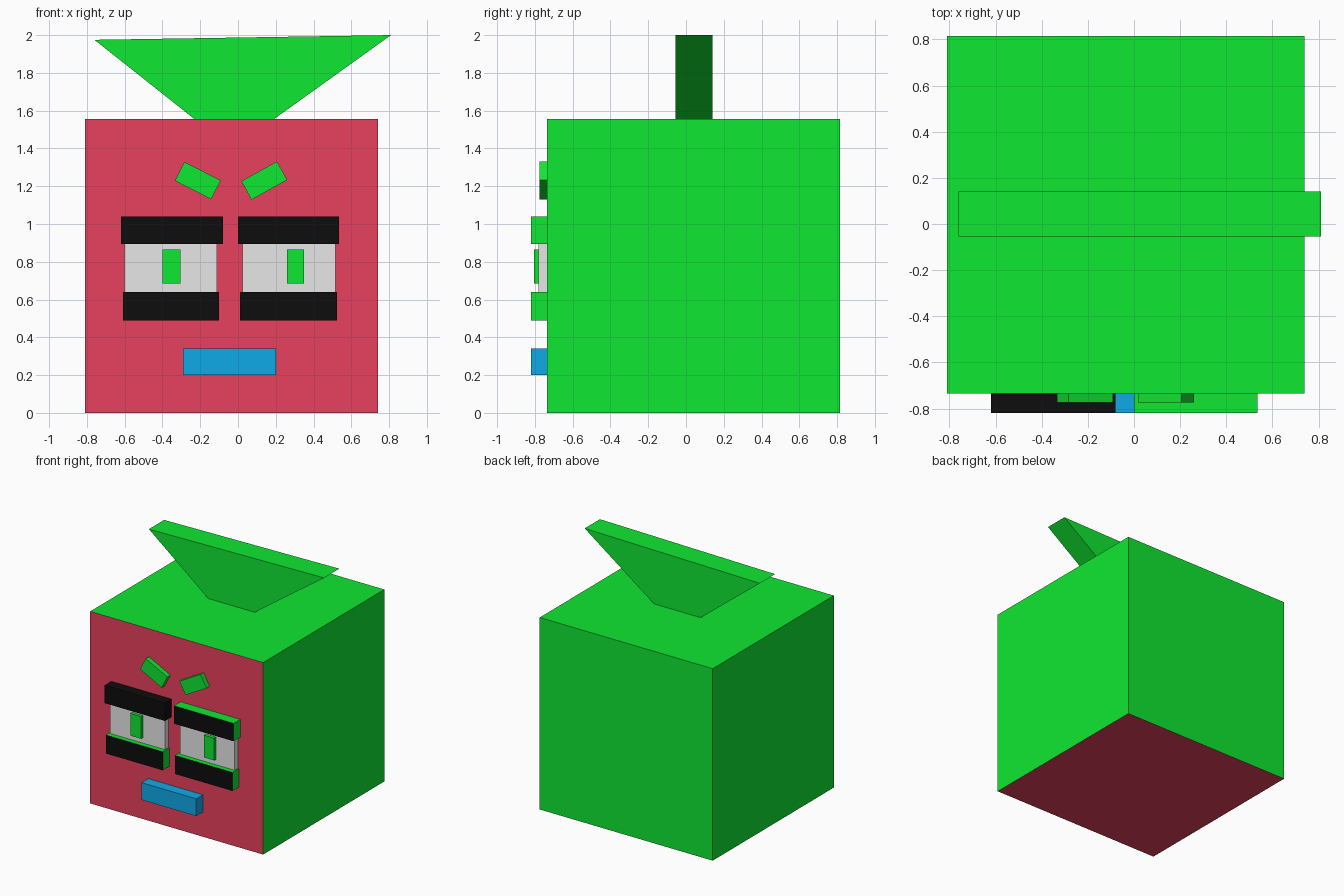
import bpy, math
from mathutils import Matrix, Vector

if "Cube" in bpy.data.objects:
    bpy.data.objects.remove(bpy.data.objects["Cube"], do_unlink=True)


def material(name, rgb):
    m = bpy.data.materials.new(name)
    m.use_nodes = True
    colour = (*rgb, 1)
    m.diffuse_color = colour
    m.node_tree.nodes["Principled BSDF"].inputs["Base Color"].default_value = colour
    return m


GREEN = material("bright green", (0.005, 0.8, 0.032))
RED = material("rose red", (0.8, 0.053, 0.11))
BLACK = material("black", (0.004, 0.004, 0.004))
WHITE = material("eye white", (0.8, 0.8, 0.8))
BLUE = material("lip blue", (0.005, 0.4, 0.8))

FACE_Y = -0.735  # plane of the face


def prism(name, outline, y_front, y_back, main, accent=None, accent_dirs=()):
    """Extrude an x-z outline (counter-clockwise from the front) along y.
    Faces pointing along accent_dirs take the accent colour."""
    n = len(outline)
    verts = [(x, y, z) for y in (y_front, y_back) for x, z in outline]
    faces = [tuple(range(n)), tuple(reversed(range(n, 2 * n)))]
    faces += [(i, i + n, (i + 1) % n + n, (i + 1) % n) for i in range(n)]
    mesh = bpy.data.meshes.new(name)
    mesh.from_pydata(verts, [], faces)
    mesh.update()
    mesh.materials.append(main)
    if accent:
        mesh.materials.append(accent)
        for p in mesh.polygons:
            p.material_index = int(any(p.normal.dot(Vector(d)) > 0.9 for d in accent_dirs))
    obj = bpy.data.objects.new(name, mesh)
    bpy.context.collection.objects.link(obj)
    return obj


def box(name, x0, x1, z0, z1, y_front, main, y_back=FACE_Y, **accent):
    outline = [(x0, z0), (x1, z0), (x1, z1), (x0, z1)]
    return prism(name, outline, y_front, y_back, main, **accent)


FRONT, DOWN = (0, -1, 0), (0, 0, -1)

# Head block: red face and underside, green elsewhere
box("head", -0.81, 0.74, 0, 1.555, FACE_Y, GREEN, y_back=0.815,
    accent=RED, accent_dirs=(FRONT, DOWN))

# Flared crest on top
prism("crest", [(-0.23, 1.555), (0.19, 1.555), (0.81, 2.0), (-0.76, 1.975)],
      -0.055, 0.14, GREEN)

# Eyes: white, pupil and two lids each
black_front = dict(accent=BLACK, accent_dirs=(FRONT,))
box("right_eye_white", -0.60, -0.11, 0.64, 0.895, -0.78, WHITE)
box("left_eye_white", 0.025, 0.515, 0.64, 0.895, -0.78, WHITE)
box("right_pupil", -0.40, -0.305, 0.685, 0.865, -0.805, GREEN)
box("left_pupil", 0.26, 0.35, 0.685, 0.865, -0.805, GREEN)
box("right_upper_lid", -0.62, -0.08, 0.895, 1.04, -0.82, BLACK)
box("left_upper_lid", 0.0, 0.535, 0.895, 1.04, -0.82, GREEN, **black_front)
box("right_lower_lid", -0.61, -0.10, 0.49, 0.64, -0.82, GREEN, **black_front)
box("left_lower_lid", 0.01, 0.525, 0.49, 0.64, -0.82, GREEN, **black_front)

# Tilted brows
for name, x, tilt in (("right_brow", -0.213, -27), ("left_brow", 0.139, 29)):
    brow = box(name, -0.108, 0.108, -0.056, 0.056, -0.02, GREEN, y_back=0.02)
    brow.matrix_world = (Matrix.Translation((x, FACE_Y - 0.02, 1.23))
                         @ Matrix.Rotation(math.radians(-tilt), 4, "Y"))

# Mouth
box("mouth", -0.29, 0.20, 0.20, 0.34, -0.82, BLUE)
